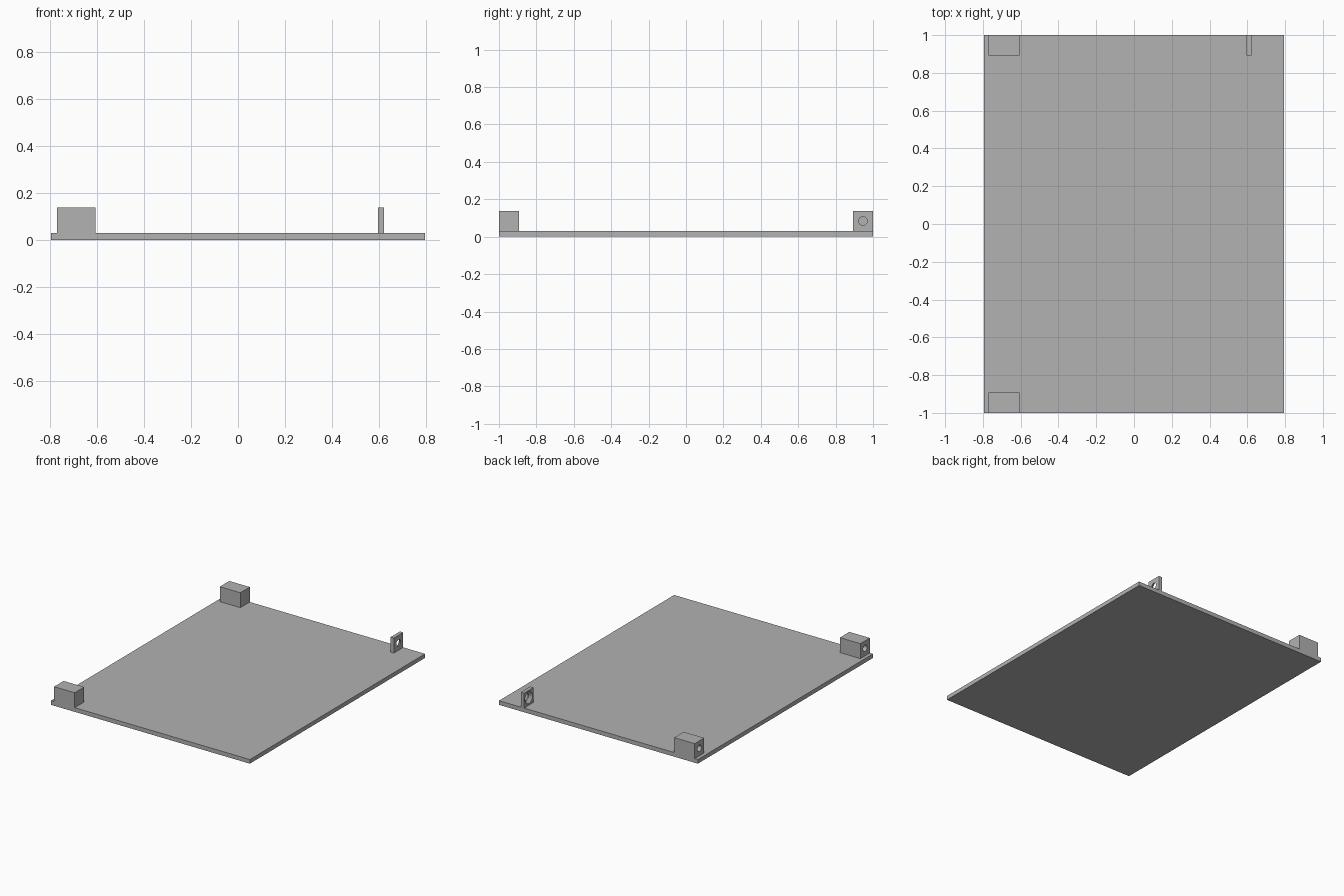
import bpy
from math import radians

cube = bpy.data.objects.get("Cube")
if cube:
    bpy.data.objects.remove(cube, do_unlink=True)

GREY = (0.445, 0.445, 0.445, 1)
grey = bpy.data.materials.new("plain grey")
grey.use_nodes = True
grey.diffuse_color = GREY
grey.node_tree.nodes["Principled BSDF"].inputs["Base Color"].default_value = GREY

HALF_W, HALF_L = 0.795, 1.0
BASE_H = 0.03
SIZE = 0.108                      # depth and height of every mount
HOLE_Y = HALF_L - SIZE / 2
HOLE_Z = BASE_H + SIZE / 2
HOLE_R = 0.023


def box(name, x, y, z):
    """Box from (min, max) ranges."""
    bpy.ops.mesh.primitive_cube_add(size=1, location=[sum(r) / 2 for r in (x, y, z)])
    ob = bpy.context.object
    ob.name = name
    ob.scale = [r[1] - r[0] for r in (x, y, z)]
    bpy.ops.object.transform_apply(location=False, rotation=False, scale=True)
    ob.data.materials.append(grey)
    return ob


def drill(ob, x0, x1, y, r0, r1, sides=32):
    """Cut a round or tapered hole along x, then drop the cutter."""
    bpy.ops.mesh.primitive_cone_add(vertices=sides, radius1=r0, radius2=r1, depth=x1 - x0,
                                    location=((x0 + x1) / 2, y, HOLE_Z),
                                    rotation=(0, radians(90), 0))
    cutter = bpy.context.object
    cutter.hide_render = True
    cutter.data.materials.append(grey)
    mod = ob.modifiers.new("hole", 'BOOLEAN')
    mod.operation = 'DIFFERENCE'
    mod.solver = 'EXACT'
    mod.object = cutter
    bpy.ops.object.select_all(action='DESELECT')
    ob.select_set(True)
    bpy.context.view_layer.objects.active = ob
    bpy.ops.object.modifier_apply(modifier=mod.name)
    bpy.data.objects.remove(cutter, do_unlink=True)
    bpy.ops.object.shade_smooth_by_angle(angle=radians(30))


# Base plate
box("base_plate", (-HALF_W, HALF_W), (-HALF_L, HALF_L), (0, BASE_H))

# Hinge blocks on the right-hand corners, with blind holes facing outward
B0, B1 = -0.77, -0.606
for name, s in (("front_block", -1), ("back_block", 1)):
    ys = sorted((s * HALF_L, s * (HALF_L - SIZE)))
    block = box(name, (B0, B1), ys, (BASE_H, BASE_H + SIZE))
    drill(block, B0 - 0.05, B0 + 0.11, s * HOLE_Y, HOLE_R, HOLE_R)

# Thin screw tab with a through hole, countersunk on its inner face
T0, T1 = 0.595, 0.621
tab = box("screw_tab", (T0, T1), (HALF_L - SIZE, HALF_L), (BASE_H, BASE_H + SIZE))
drill(tab, T0 - 0.05, T1 + 0.05, HOLE_Y, HOLE_R, HOLE_R)
drill(tab, T0 - 0.002, T0 + 0.018, HOLE_Y, 0.045, HOLE_R)
